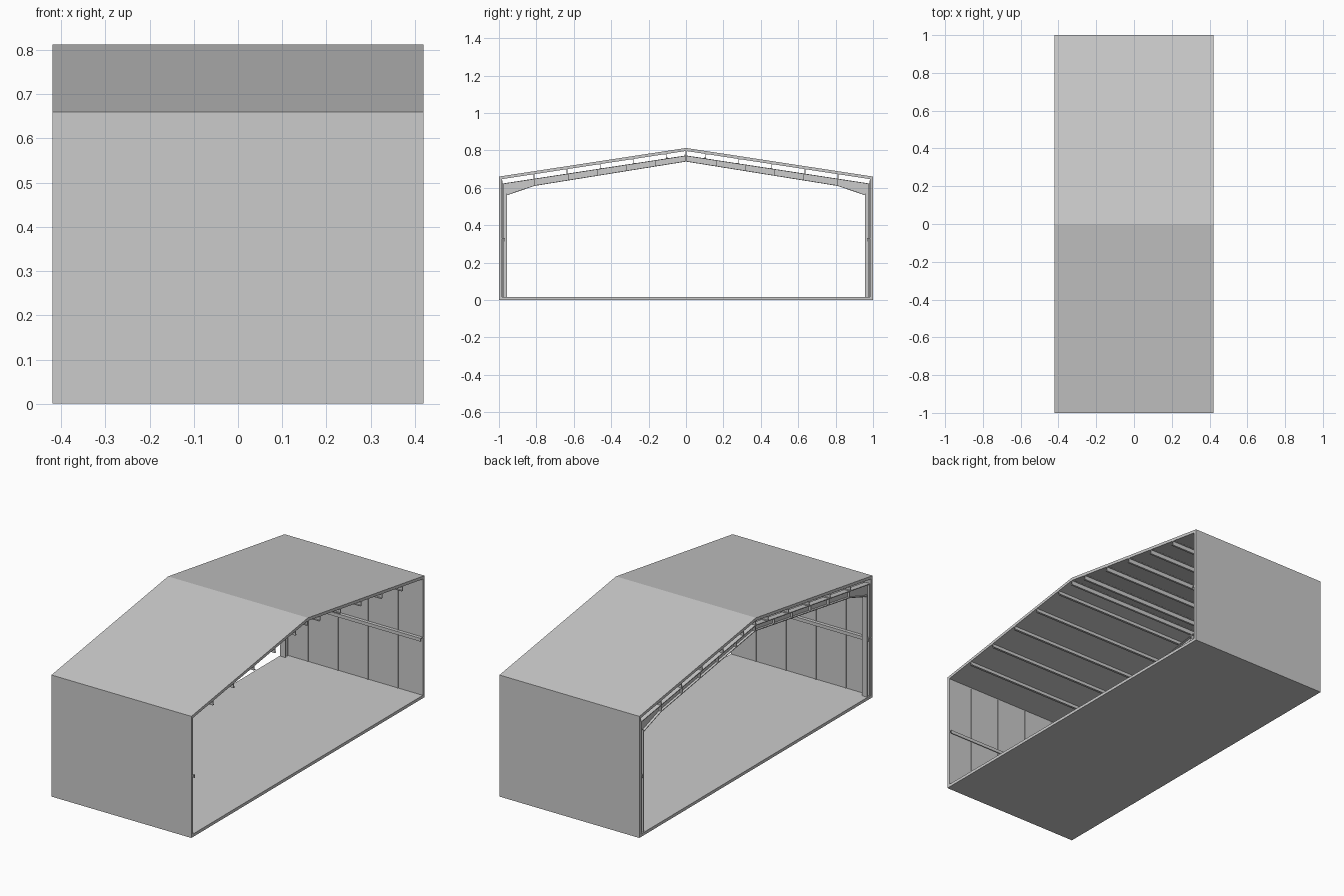
import bpy

if "Cube" in bpy.data.objects:
    bpy.data.objects.remove(bpy.data.objects["Cube"])

X = 0.42            # half length of the building
SLOPE = 0.153       # roof rise per unit of y


def prism(name, pts, x0, x1):
    """Extrude a (y, z) outline along x."""
    n = len(pts)
    verts = [(x, y, z) for x in (x0, x1) for y, z in pts]
    faces = [tuple(range(n))[::-1], tuple(range(n, 2 * n))]
    faces += [(i, (i + 1) % n, n + (i + 1) % n, n + i) for i in range(n)]
    me = bpy.data.meshes.new(name)
    me.from_pydata(verts, [], faces)
    ob = bpy.data.objects.new(name, me)
    bpy.context.collection.objects.link(ob)
    bpy.context.view_layer.update()
    # consistent outward normals
    import bmesh
    bm = bmesh.new()
    bm.from_mesh(me)
    bmesh.ops.recalc_face_normals(bm, faces=bm.faces)
    bm.to_mesh(me)
    bm.free()
    return ob


def pair(name, pts, x0, x1):
    """The same part on the front and the back half."""
    prism("front_" + name, [(-y, z) for y, z in pts], x0, x1)
    prism("back_" + name, pts, x0, x1)


def rect(y0, y1, z0, z1):
    return [(y0, z0), (y1, z0), (y1, z1), (y0, z1)]


def line(y, z_ridge):
    return z_ridge - SLOPE * y


# Floor, walls and roof cladding
prism("floor_slab", rect(-1, 1, 0, 0.016), -X, X)
pair("wall", [(0.985, 0.016), (1, 0.016), (1, 0.66), (0.985, 0.6463)], -X, X)
prism("roof", [(-1, 0.66), (-0.985, 0.6463), (0, 0.797), (0.985, 0.6463),
               (1, 0.66), (0, 0.813)], -X, X)

# Thin vertical ribs and the horizontal rail on the wall insides
for i, x in enumerate((-0.27, -0.09, 0.09, 0.27)):
    pair(f"wall_rib_{i}", rect(0.981, 0.986, 0.016, 0.64), x - 0.003, x + 0.003)
pair("wall_rail", [(0.967, 0.314), (0.971, 0.314), (0.971, 0.328), (0.986, 0.328),
                   (0.986, 0.332), (0.967, 0.332)], -X, X)


# Roof purlins with a Z profile
def purlin_profile(y):
    top, bot = line(y, 0.799), line(y, 0.773)
    t, w = 0.004, 0.009
    return [(y - w, bot), (y + t / 2, bot), (y + t / 2, top - t), (y + w, top - t),
            (y + w, top), (y - t / 2, top), (y - t / 2, bot + t), (y - w, bot + t)]


for i in range(5):
    pair(f"purlin_{i}", purlin_profile(0.105 + 0.177 * i), -X, X)
prism("ridge_purlin", purlin_profile(0), -X, X)

# Portal frame at the left end: I-section columns, rafters and haunches
FX0, FX1 = -0.418, -0.386
WX0, WX1 = -0.405, -0.399
F = 0.004
pair("column_web", rect(0.961, 0.979, 0.016, 0.62), WX0, WX1)
pair("column_outer_flange", rect(0.977, 0.981, 0.016, 0.62), FX0, FX1)
pair("column_inner_flange", rect(0.957, 0.961, 0.016, 0.57), FX0, FX1)

E = 0.983
pair("rafter_web", [(0, 0.773), (0, 0.74), (0.81, 0.61), (0.957, 0.56), (E, 0.56),
                    (E, line(E, 0.773))], WX0, WX1)
pair("rafter_top_flange", [(0, 0.773), (0, 0.773 - F), (E, line(E, 0.773 - F)),
                           (E, line(E, 0.773))], FX0, FX1)
pair("rafter_bottom_flange", [(0, 0.74), (0.81, 0.61), (0.957, 0.56), (0.957, 0.56 + F),
                              (0.81, 0.61 + F), (0, 0.74 + F)], FX0, FX1)

# Stiffener plates along the rafters
for i, y in enumerate((0.002, 0.165, 0.32, 0.475, 0.63, 0.808)):
    low = 0.741 - 0.1605 * y
    pair(f"stiffener_{i}", rect(y - 0.002, y + 0.002, low, line(y, 0.771)), FX0, FX1)
